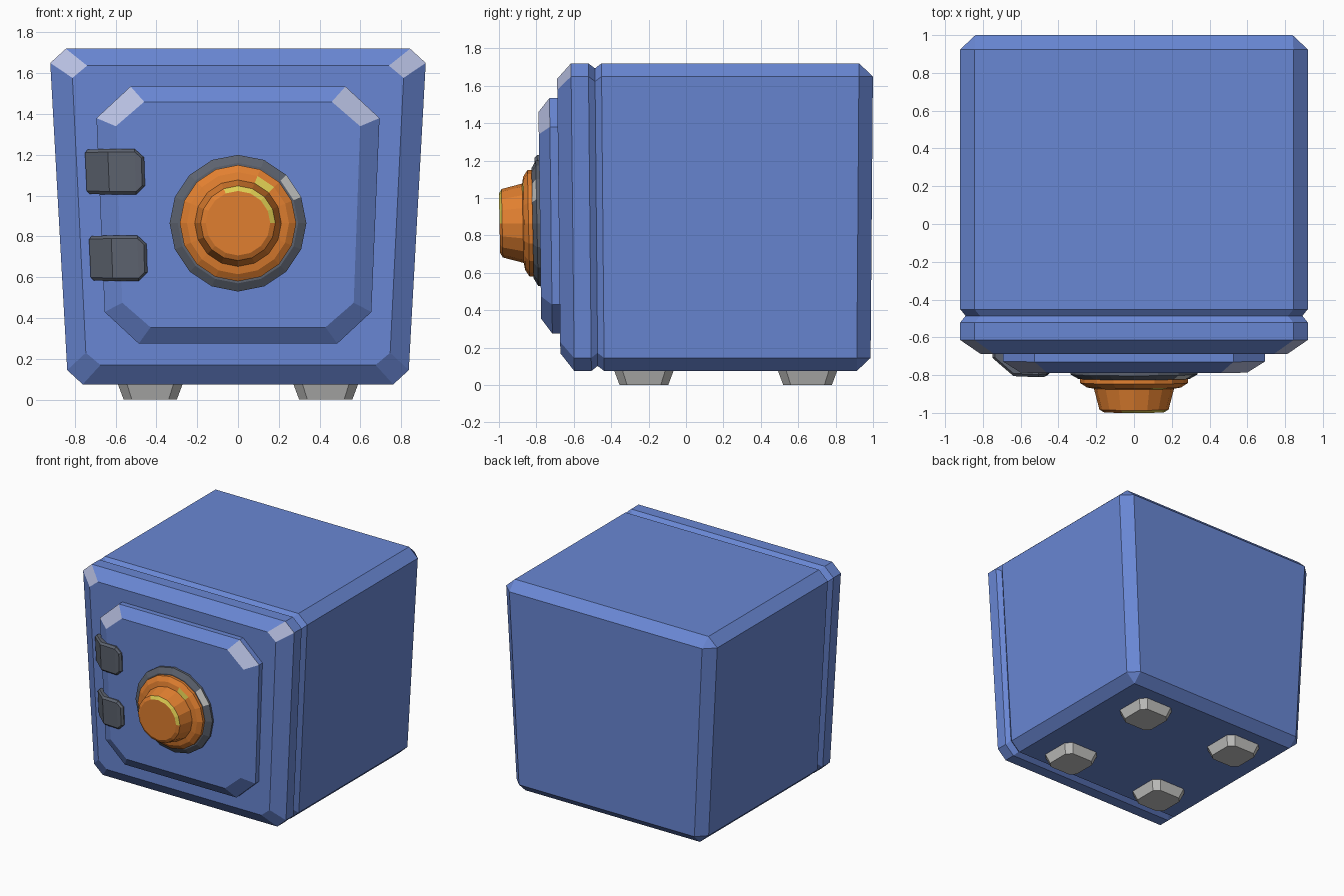
import bpy, bmesh, math

if "Cube" in bpy.data.objects:
    bpy.data.objects.remove(bpy.data.objects["Cube"])


def material(name, srgb):
    m = bpy.data.materials.new(name)
    lin = [((c / 255 + 0.055) / 1.055) ** 2.4 for c in srgb]
    m.diffuse_color = (*lin, 1)
    m.use_nodes = True
    m.node_tree.nodes["Principled BSDF"].inputs["Base Color"].default_value = m.diffuse_color
    return m


BLUE = material("blue paint", (105, 135, 212))
PALE = material("pale blue corner", (184, 192, 226))
DARK = material("dark grey metal", (92, 98, 110))
LIGHT = material("light grey", (196, 196, 194))
ORANGE = material("orange", (226, 128, 48))
YELLOW = material("yellow", (222, 205, 82))


def taper(p):
    """Narrow the safe slightly towards the floor."""
    x, y, z = p
    t = (1.72 - z) / 1.57
    return (x * (1 - 0.06 * (1.65 - z)), y - (y - 0.3) * 0.0185 * t, z)


def octagon(y, hw, z0, z1, cx, cz):
    """Upright rectangle with cut corners; segments 0 and 2 are the top corners."""
    q = [(hw, z1 - cz), (hw - cx, z1), (cx - hw, z1), (-hw, z1 - cz),
         (-hw, z0 + cz), (cx - hw, z0), (hw - cx, z0), (hw, z0 + cz)]
    return [(x, y, z) for x, z in q]


def loft(name, rings, mats, paint=lambda i, j: 0, warp=lambda p: p, bevel=0):
    bm = bmesh.new()
    vs = [[bm.verts.new(warp(p)) for p in r] for r in rings]
    n = len(rings[0])
    for i in range(len(rings) - 1):
        for j in range(n):
            k = (j + 1) % n
            f = bm.faces.new((vs[i][j], vs[i][k], vs[i + 1][k], vs[i + 1][j]))
            f.material_index = paint(i, j)
    bm.faces.new(vs[0])
    bm.faces.new(vs[-1])
    bmesh.ops.remove_doubles(bm, verts=bm.verts[:], dist=0.0005)
    bmesh.ops.recalc_face_normals(bm, faces=bm.faces[:])
    me = bpy.data.meshes.new(name)
    bm.to_mesh(me)
    bm.free()
    for m in mats:
        me.materials.append(m)
    ob = bpy.data.objects.new(name, me)
    bpy.context.collection.objects.link(ob)
    if bevel:
        mod = ob.modifiers.new("bevel", "BEVEL")
        mod.width, mod.segments = bevel, 1
        mod.limit_method, mod.angle_limit = "ANGLE", math.radians(50)
    return ob


def top_corners(i, j):
    return 1 if i == 0 and j in (0, 2) else 0


# Body with front frame, V groove and chamfered back
def outline(y, d=0):
    return octagon(y, 0.92 - d, 0.075 + d, 1.72 - d, 0.08, 0.07)


loft("safe_body",
     [octagon(-0.69, 0.815, 0.17, 1.637, 0.075, 0.06), outline(-0.615),
      outline(-0.522), outline(-0.487, 0.027), outline(-0.452), outline(0.925),
      octagon(1.0, 0.84, 0.145, 1.65, 0, 0)],
     [BLUE, PALE], top_corners, taper)

# Door plate
loft("door",
     [octagon(-0.792, 0.61, 0.355, 1.46, 0.145, 0.12),
      octagon(-0.732, 0.705, 0.275, 1.535, 0.175, 0.155),
      octagon(-0.67, 0.705, 0.275, 1.535, 0.175, 0.155)],
     [BLUE, PALE], top_corners, taper)

# Hinges: bent plates stepping from frame onto door
for name, zc in (("upper_hinge", 1.117), ("lower_hinge", 0.693)):
    rings = []
    for x, y, h in ((-0.77, -0.715, 0.108), (-0.655, -0.812, 0.112),
                    (-0.52, -0.818, 0.112), (-0.473, -0.815, 0.07)):
        rings.append([(x, y, zc - h), (x, y, zc + h),
                      (x, -0.67, zc + h), (x, -0.67, zc - h)])
    loft(name, rings, [DARK], warp=taper, bevel=0.014)

# Dial: 16-sided turned parts, leaning with the door
SIDES, ZC = 16, 0.865


def turned(name, profile, mats, paint):
    rings = []
    for r, y in profile:
        rings.append([(r * math.cos(a), y - 0.02 * r * math.sin(a), ZC + r * math.sin(a))
                      for a in (2 * math.pi * j / SIDES for j in range(SIDES))])
    loft(name, rings, mats, paint)


turned("dial_ring", [(0.335, -0.75), (0.335, -0.797), (0.295, -0.82)], [DARK, LIGHT],
       lambda i, j: 1 if i == 1 and j == 1 else 0)
turned("dial_knob",
       [(0.285, -0.81), (0.285, -0.842), (0.25, -0.865), (0.212, -0.872),
        (0.183, -0.983), (0.158, -0.997)], [ORANGE, YELLOW],
       lambda i, j: 1 if (i == 4 and j < 5) or (i == 2 and j in (2,)) else 0)


# Four feet
def foot_ring(x, y, z, h, c):
    q = [(h, h - c), (h - c, h), (c - h, h), (-h, h - c),
         (-h, c - h), (c - h, -h), (h - c, -h), (h, c - h)]
    return [(x + a, y + b, z) for a, b in q]


for side, x in (("left", -0.43), ("right", 0.43)):
    for end, y in (("front", -0.225), ("back", 0.65)):
        loft(f"{end}_{side}_foot",
             [foot_ring(x, y, 0, 0.13, 0.04), foot_ring(x, y, 0.08, 0.16, 0.045)], [LIGHT])
